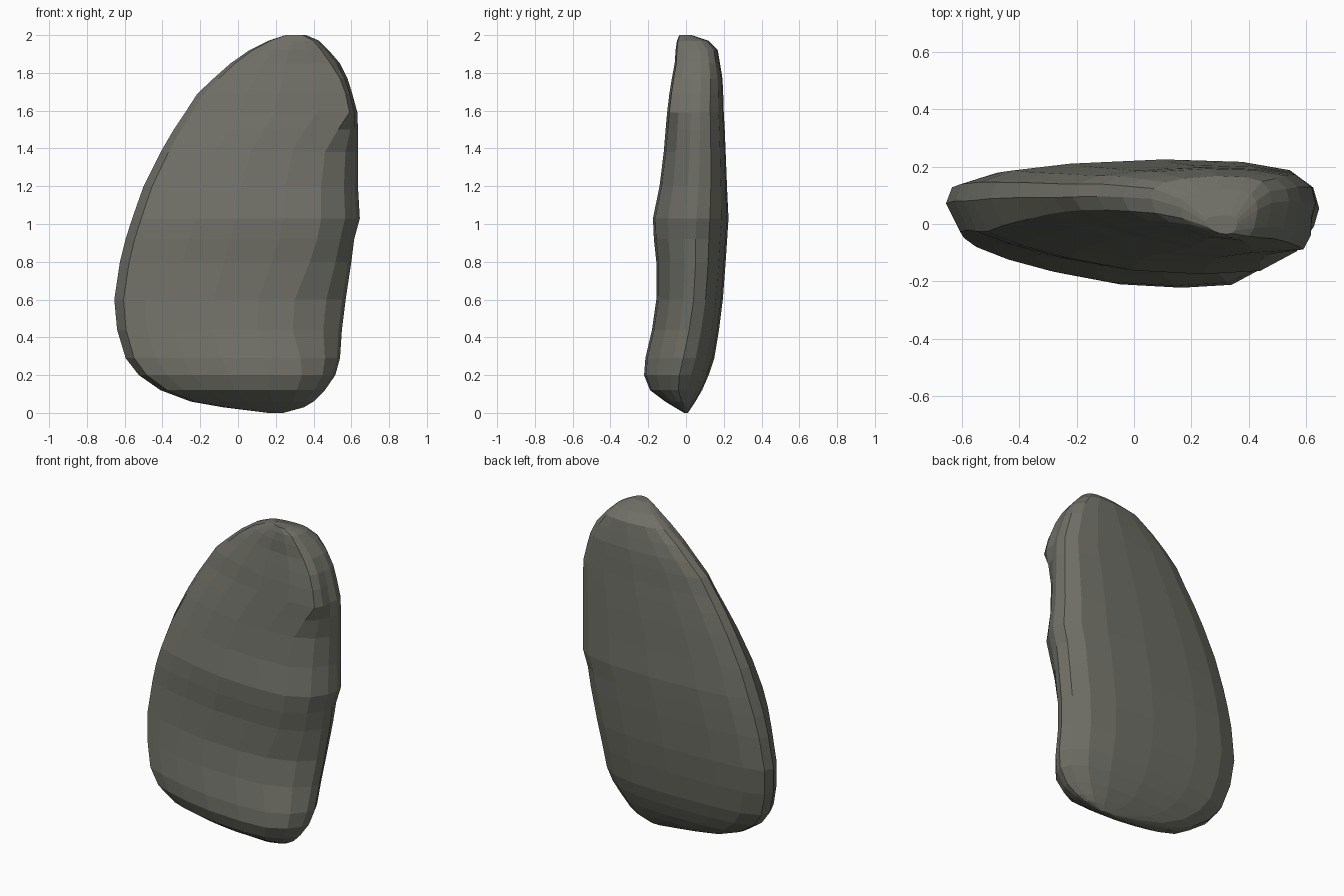
import bpy, bmesh, math

# Stone levels: z, left x, right x, front y, back y, x of the front-right ridge
LEVELS = [
    (0.00, 0.16, 0.24, -0.01, 0.01, 0.21),
    (0.03, -0.08, 0.35, -0.06, 0.03, 0.26),
    (0.06, -0.25, 0.40, -0.11, 0.05, 0.29),
    (0.12, -0.41, 0.46, -0.19, 0.085, 0.31),
    (0.20, -0.525, 0.515, -0.222, 0.12, 0.34),
    (0.29, -0.595, 0.54, -0.215, 0.15, 0.33),
    (0.44, -0.64, 0.55, -0.18, 0.175, 0.29),
    (0.60, -0.655, 0.57, -0.157, 0.195, 0.30),
    (0.80, -0.625, 0.60, -0.157, 0.21, 0.38),
    (0.92, -0.595, 0.615, -0.17, 0.218, 0.42),
    (1.03, -0.56, 0.645, -0.175, 0.225, 0.44),
    (1.20, -0.50, 0.635, -0.14, 0.217, 0.44),
    (1.38, -0.41, 0.635, -0.118, 0.21, 0.46),
    (1.50, -0.34, 0.635, -0.108, 0.205, 0.53),
    (1.59, -0.28, 0.632, -0.10, 0.20, 0.59),
    (1.69, -0.215, 0.605, -0.088, 0.197, 0.57),
    (1.77, -0.13, 0.58, -0.075, 0.193, 0.54),
    (1.85, -0.04, 0.54, -0.06, 0.18, 0.49),
    (1.92, 0.06, 0.48, -0.055, 0.168, 0.44),
    (1.97, 0.16, 0.43, -0.048, 0.12, 0.40),
    (2.00, 0.25, 0.36, -0.035, 0.03, 0.34),
]

# Left edge, back and right edge as (fraction of width, fraction of depth),
# at the bottom and at the top of the stone
SIDES_LOW = [(0.0, 0.66), (0.015, 0.82), (0.12, 0.94), (0.28, 0.98), (0.55, 1.0),
             (0.76, 0.97), (0.89, 0.88), (0.97, 0.72), (1.0, 0.54), (0.985, 0.4)]
SIDES_TOP = [(0.0, 0.64), (0.02, 0.80), (0.12, 0.90), (0.28, 0.96), (0.55, 1.0),
             (0.78, 0.98), (0.92, 0.91), (0.985, 0.76), (1.0, 0.58), (0.985, 0.42)]
# Front face, from the ridge to the left, as (fraction of ridge width, depth)
FRONT = [(1.0, 0.03), (0.8, 0.0), (0.55, 0.035), (0.33, 0.14), (0.17, 0.25)]


def ring(z, xl, xr, yf, yb, xm):
    w, d, m, f = xr - xl, yb - yf, xm - xl, min(1, z / 1.2)
    pts = [(xl + (a + (c - a) * f) * w, yf + (b + (e - b) * f) * d)
           for (a, b), (c, e) in zip(SIDES_LOW, SIDES_TOP)]
    # chamfer between right edge and ridge
    pts.append((xm + 0.62 * (xr - xm), yf + 0.2 * d))
    # left front, drawn back around the upper shoulder
    s = math.exp(-((z - 1.65) / 0.28) ** 2)
    pts += [(xl + u * m, yf + t * (1 + 0.3 * s) * d) for u, t in FRONT]
    pts.append((xl + 0.04 * w, yf + (0.37 + 0.11 * s) * d))
    return [(x, y, z) for x, y in pts]


# Flat standing stone, lofted through the levels with flat faces
bm = bmesh.new()
rings = [[bm.verts.new(p) for p in ring(*lv)] for lv in LEVELS]
n = len(rings[0])
for a, b in zip(rings, rings[1:]):
    for i in range(n):
        j = (i + 1) % n
        bm.faces.new((a[i], a[j], b[j], b[i]))
bm.faces.new(rings[0])
bm.faces.new(rings[-1])
bmesh.ops.recalc_face_normals(bm, faces=bm.faces)

mesh = bpy.data.meshes.new("stone")
bm.to_mesh(mesh)
bm.free()
stone = bpy.data.objects.new("stone", mesh)
bpy.context.collection.objects.link(stone)

# Dull grey-green rock colour
mat = bpy.data.materials.new("rock")
mat.diffuse_color = (0.16, 0.16, 0.135, 1)
mesh.materials.append(mat)
